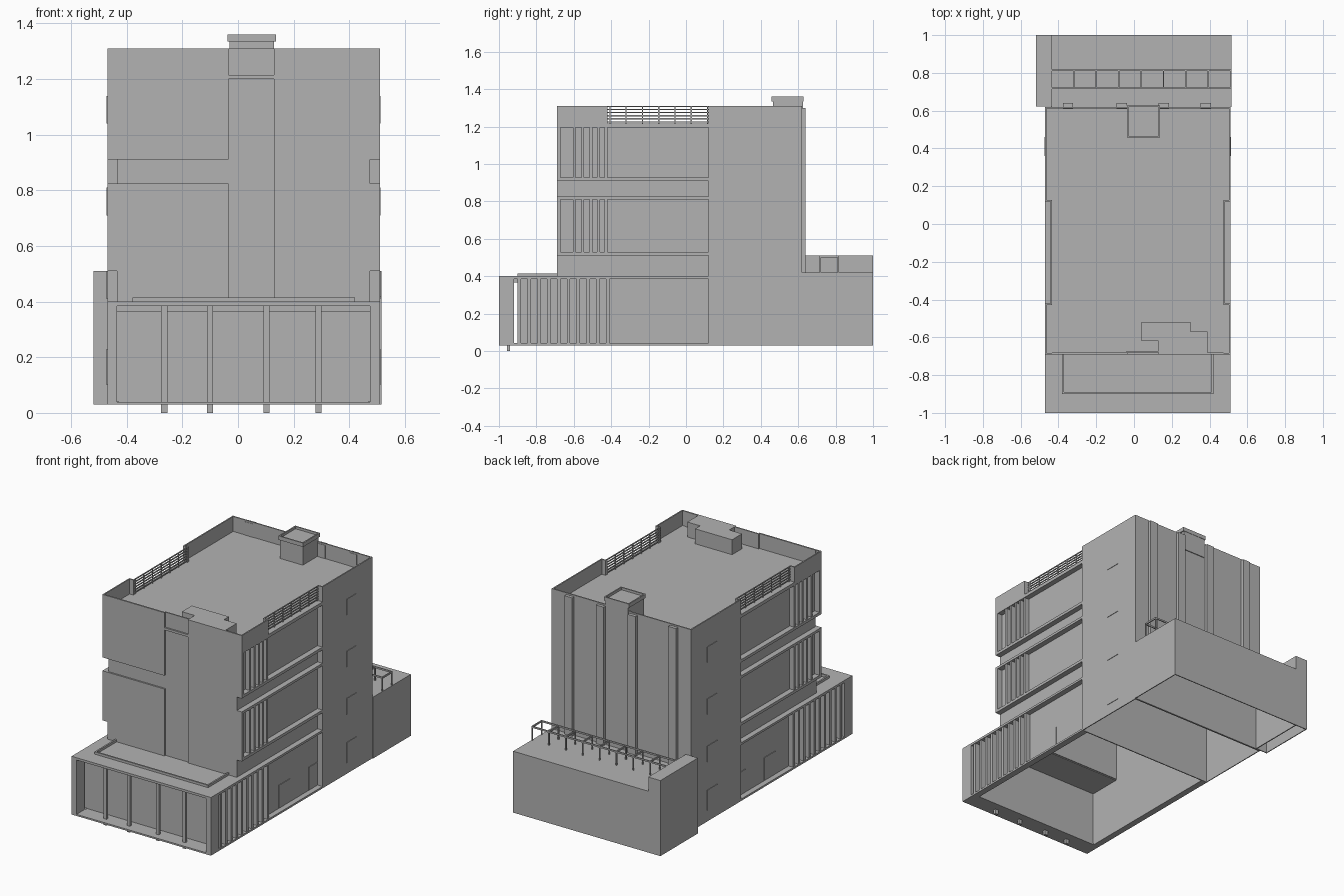
import bpy
import bmesh
from mathutils import Vector

cube = bpy.data.objects.get("Cube")
if cube:
    bpy.data.objects.remove(cube)

GREY = (0.45, 0.45, 0.45, 1)
mat = bpy.data.materials.new("plain grey")
mat.use_nodes = True
mat.diffuse_color = GREY
mat.node_tree.nodes["Principled BSDF"].inputs["Base Color"].default_value = GREY

LEFT, RIGHT = -0.47, 0.51      # outer side walls
MID = (LEFT + RIGHT) / 2
CORE_L, CORE_R = -0.435, 0.475  # recessed side walls
FRONT, BACK = -0.69, 0.62      # tower depth
RECESS_END = 0.12              # recesses stop here
GROUND, PODIUM, ROOF, TOP = 0.03, 0.40, 1.21, 1.31


def finish(name, bm):
    mesh = bpy.data.meshes.new(name)
    bm.to_mesh(mesh)
    bm.free()
    mesh.materials.append(mat)
    obj = bpy.data.objects.new(name, mesh)
    bpy.context.collection.objects.link(obj)
    return obj


def add_box(bm, x, y, z):
    verts = bmesh.ops.create_cube(bm, size=1)["verts"]
    for v in verts:
        v.co = Vector([a + (b - a) * (c + 0.5) for (a, b), c in zip((x, y, z), v.co)])


def boxes(name, *parts):
    bm = bmesh.new()
    for part in parts:
        add_box(bm, *part)
    return finish(name, bm)


def side_boxes(name, *parts):
    """Boxes on the +x side, repeated on the other side of the building."""
    mirrored = [((2 * MID - x[1], 2 * MID - x[0]), y, z) for x, y, z in parts]
    return boxes(name, *parts, *mirrored)


def shell(name, x, y, z, open_top=False):
    """Thin-walled block without a floor."""
    bm = bmesh.new()
    add_box(bm, x, y, z)
    bm.normal_update()
    gone = [f for f in bm.faces if f.normal.z < -0.5 or (open_top and f.normal.z > 0.5)]
    bmesh.ops.delete(bm, geom=gone, context='FACES')
    obj = finish(name, bm)
    mod = obj.modifiers.new("walls", 'SOLIDIFY')
    mod.thickness = 0.008
    mod.offset = -1
    return obj


# Main masses
shell("ground_floor_walls", (CORE_L, CORE_R), (-0.90, 0.125), (GROUND, PODIUM), True)
shell("tower_core", (CORE_L, CORE_R), (FRONT + 0.01, 0.125), (PODIUM - 0.01, ROOF))
shell("rear_block", (LEFT, RIGHT), (RECESS_END, BACK), (GROUND, ROOF))
boxes("roof_slab", ((LEFT, RIGHT), (FRONT, BACK), (ROOF - 0.01, ROOF + 0.005)))

# Front facade panels, with a recessed strip and a recessed band
boxes("front_panels",
      ((CORE_L, -0.035), (FRONT, FRONT + 0.01), (PODIUM, 0.825)),
      ((CORE_L, -0.035), (FRONT, FRONT + 0.01), (0.91, TOP)),
      ((0.13, CORE_R), (FRONT, FRONT + 0.01), (PODIUM, TOP)))

# Framed window bays with vertical fins on both sides
OUT = (CORE_R - 0.005, RIGHT)
FIN = (CORE_R - 0.005, RIGHT - 0.004)
for name, low, high in (("lower_bay", 0.51, 0.825), ("upper_bay", 0.91, ROOF)):
    side_boxes(name + "_frame",
               (OUT, (FRONT, RECESS_END), (low, low + 0.018)),
               (OUT, (FRONT, RECESS_END), (high - 0.016, high)),
               (OUT, (FRONT, FRONT + 0.02), (low, high)))
    side_boxes(name + "_fins",
               *[(FIN, (y, y + 0.015), (low, high))
                 for y in (-0.605, -0.56, -0.515, -0.475, -0.435)])

# Ground floor side frame and fins
side_boxes("ground_side_frame",
           (OUT, (-0.92, RECESS_END), (GROUND, 0.042)),
           (OUT, (-0.92, RECESS_END), (0.386, PODIUM)))
side_boxes("ground_fins",
           *[(FIN, (y, y + 0.018), (GROUND, PODIUM))
             for y in [-0.90 + 0.0525 * i for i in range(10)]])

# Podium front portal
boxes("podium_roof", ((LEFT, RIGHT), (-1, FRONT + 0.01), (0.385, PODIUM)))
side_boxes("portal_pier", ((CORE_R, RIGHT), (-1, -0.92), (GROUND, PODIUM)))
boxes("portal_floor", ((LEFT, RIGHT), (-1, -0.89), (GROUND, 0.04)))
boxes("portal_beam", ((CORE_L, CORE_R), (-0.92, -0.895), (0.365, 0.39)))
boxes("portal_columns",
      *[((x - 0.011, x + 0.011), (-0.957, -0.94), (0, 0.387))
        for x in (-0.265, -0.1, 0.103, 0.29)])
boxes("podium_rim",
      ((-0.38, 0.42), (-0.90, -0.89), (PODIUM, 0.415)),
      ((-0.38, -0.37), (-0.90, FRONT), (PODIUM, 0.415)),
      ((0.41, 0.42), (-0.90, FRONT), (PODIUM, 0.415)))

# Parapet, with gaps for the side railings
T = 0.008
boxes("front_back_parapet",
      ((LEFT, RIGHT), (BACK - T, BACK), (ROOF, TOP)),
      ((-0.04, 0.135), (FRONT + 0.01, FRONT + 0.01 + T), (ROOF, TOP)),
      ((LEFT, -0.035), (FRONT, FRONT + T), (ROOF, TOP)),
      ((0.13, RIGHT), (FRONT, FRONT + T), (ROOF, TOP)))
side_boxes("side_parapet",
           ((RIGHT - T, RIGHT), (FRONT, -0.42), (ROOF, TOP)),
           ((RIGHT - T, RIGHT), (RECESS_END, BACK), (ROOF, TOP)),
           ((CORE_R, RIGHT), (-0.42 - T, -0.42), (ROOF, TOP)),
           ((CORE_R, RIGHT), (RECESS_END, RECESS_END + T), (ROOF, TOP)))
RAIL = (CORE_R, CORE_R + 0.006)
side_boxes("roof_railing",
           *[(RAIL, (-0.42, RECESS_END), (z, z + 0.006))
             for z in [1.222 + 0.0165 * i for i in range(6)]],
           *[(RAIL, (y, y + 0.006), (ROOF, 1.305))
             for y in [-0.41 + 0.087 * i for i in range(7)]])

# Roof structures
boxes("roof_lift_box", ((-0.03, 0.13), (0.465, BACK + 0.005), (ROOF, 1.345)))
X0, X1, Y0, Y1 = -0.037, 0.137, 0.457, 0.627
boxes("lift_box_rim",
      ((X0, X1), (Y0, Y0 + T), (1.335, 1.36)), ((X0, X1), (Y1 - T, Y1), (1.335, 1.36)),
      ((X0, X0 + T), (Y0, Y1), (1.335, 1.36)), ((X1 - T, X1), (Y0, Y1), (1.335, 1.36)))
boxes("roof_front_box",
      ((0.04, 0.13), (-0.62, -0.52), (ROOF, TOP)),
      ((0.13, 0.30), (FRONT + 0.004, -0.52), (ROOF, TOP)),
      ((0.30, 0.39), (FRONT + 0.004, -0.57), (ROOF, TOP)))

# Ribs on the back wall
boxes("back_ribs",
      *[((x - 0.027, x + 0.027), (BACK - 0.01, 0.64), (0.42, 1.3))
        for x in (-0.35, -0.065, 0.158, 0.38)])

# Small windows and doors as thin plates
side_boxes("side_windows",
           *[((RIGHT - 0.002, RIGHT + 0.003), (0.36, 0.46), (z, z + h))
             for z, h in ((0.10, 0.13), (0.41, 0.1), (0.71, 0.1), (1.04, 0.1))])
side_boxes("ground_doors",
           ((CORE_R - 0.002, CORE_R + 0.004), (-0.27, -0.16), (0.045, 0.19)),
           ((CORE_R - 0.002, CORE_R + 0.004), (0.03, 0.115), (0.045, 0.19)))

# Rear annex with a raised end and a pergola
shell("annex", (-0.44, 0.515), (BACK, 1), (GROUND, 0.42))
shell("annex_raised_end", (-0.52, -0.435), (BACK + 0.003, 1), (GROUND, 0.51))
W = 0.007
bars = [-0.44 + 0.1185 * i for i in range(9)]
boxes("pergola",
      *[((-0.44, 0.515), (y, y + W), (0.5, 0.51)) for y in (0.715, 0.81)],
      *[((x, x + W), (0.715, 0.817), (0.5, 0.51)) for x in bars],
      *[((x, x + W), (y, y + W), (0.415, 0.505)) for x in bars for y in (0.715, 0.81)])
